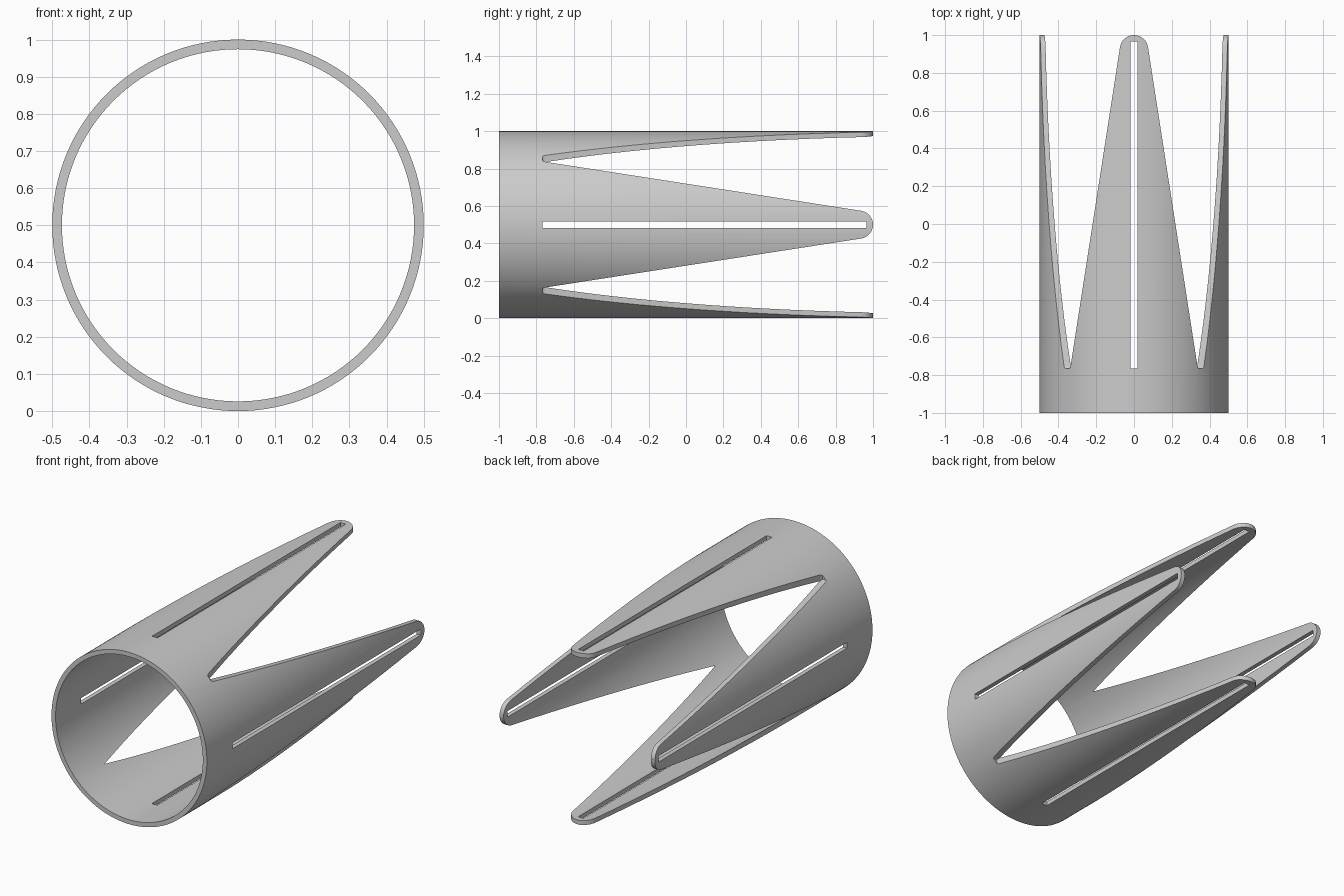
import bpy, bmesh, math
from mathutils import Matrix

if "Cube" in bpy.data.objects:
    bpy.data.objects.remove(bpy.data.objects["Cube"])

R_OUT, R_IN, ZC, SEG = 0.5, 0.474, 0.5, 128
TIP_R = 0.075                      # rounded prong tip
SLOPE = math.atan(0.155)           # taper of each prong
NOTCH_Y = -0.766


def make_object(name, bm):
    bmesh.ops.recalc_face_normals(bm, faces=bm.faces)
    mesh = bpy.data.meshes.new(name)
    bm.to_mesh(mesh)
    bm.free()
    ob = bpy.data.objects.new(name, mesh)
    bpy.context.collection.objects.link(ob)
    return ob


def loft(bm, rings, closed=False):
    """Skin a list of equally long vertex rings, capping the ends if open."""
    n = len(rings[0])
    pairs = list(zip(rings, rings[1:])) + ([(rings[-1], rings[0])] if closed else [])
    for a, b in pairs:
        for i in range(n):
            j = (i + 1) % n
            bm.faces.new((a[i], a[j], b[j], b[i]))
    if not closed:
        bm.faces.new(rings[0])
        bm.faces.new(rings[-1])


# Tube along y
bm = bmesh.new()
rings = []
for r, y in ((R_OUT, -1), (R_OUT, 1), (R_IN, 1), (R_IN, -1)):
    rings.append([bm.verts.new((r * math.cos(2 * math.pi * i / SEG), y,
                                ZC + r * math.sin(2 * math.pi * i / SEG)))
                  for i in range(SEG)])
loft(bm, rings, closed=True)
tube = make_object("pronged_sleeve", bm)

# Prong half width along y: notch floor, straight taper, rounded tip
cy = 1 - TIP_R
tx, ty = TIP_R * math.cos(SLOPE), cy + TIP_R * math.sin(SLOPE)
half = lambda y: tx + (ty - y) * math.tan(SLOPE)
profile = [(NOTCH_Y, 0.342), (NOTCH_Y + 0.006, 0.3375), (NOTCH_Y + 0.018, half(NOTCH_Y + 0.018))]
for k in range(11):
    a = SLOPE + (math.radians(84) - SLOPE) * k / 10
    profile.append((cy + TIP_R * math.sin(a), TIP_R * math.cos(a)))
profile.append((1.1, profile[-1][1]))

# Four notch cutters: square corners lofted along the profile
bm = bmesh.new()
for sx, sz in ((1, 1), (1, -1), (-1, 1), (-1, -1)):
    loft(bm, [[bm.verts.new((sx * u, y, ZC + sz * v))
               for u, v in ((w, w), (0.6, w), (0.6, 0.6), (w, 0.6))]
              for y, w in profile])
notches = make_object("notch_cutter", bm)

# Four slot cutters, one down the middle of each prong
bm = bmesh.new()
for k in range(4):
    m = (Matrix.Translation((0, 0, ZC)) @ Matrix.Rotation(k * math.pi / 2, 4, 'Y')
         @ Matrix.Translation((0, 0.1, 0.48)) @ Matrix.Diagonal((0.035, 1.732, 0.2, 1)))
    bmesh.ops.create_cube(bm, size=1, matrix=m)
slots = make_object("slot_cutter", bm)

# Cut, then bake the result
for cutter in (notches, slots):
    cutter.hide_render = True
    mod = tube.modifiers.new(cutter.name, 'BOOLEAN')
    mod.operation, mod.solver, mod.object = 'DIFFERENCE', 'EXACT', cutter
bpy.context.view_layer.update()
baked = bpy.data.meshes.new_from_object(tube.evaluated_get(bpy.context.evaluated_depsgraph_get()))
tube.modifiers.clear()
tube.data = baked
for cutter in (notches, slots):
    bpy.data.objects.remove(cutter)

# Material and smoothing
mat = bpy.data.materials.new("plain_grey")
mat.diffuse_color = (0.6, 0.6, 0.6, 1)
mat.use_nodes = True
mat.node_tree.nodes["Principled BSDF"].inputs["Base Color"].default_value = mat.diffuse_color
baked.materials.clear()
baked.materials.append(mat)
bpy.context.view_layer.objects.active = tube
tube.select_set(True)
bpy.ops.object.shade_smooth_by_angle(angle=math.radians(30))
